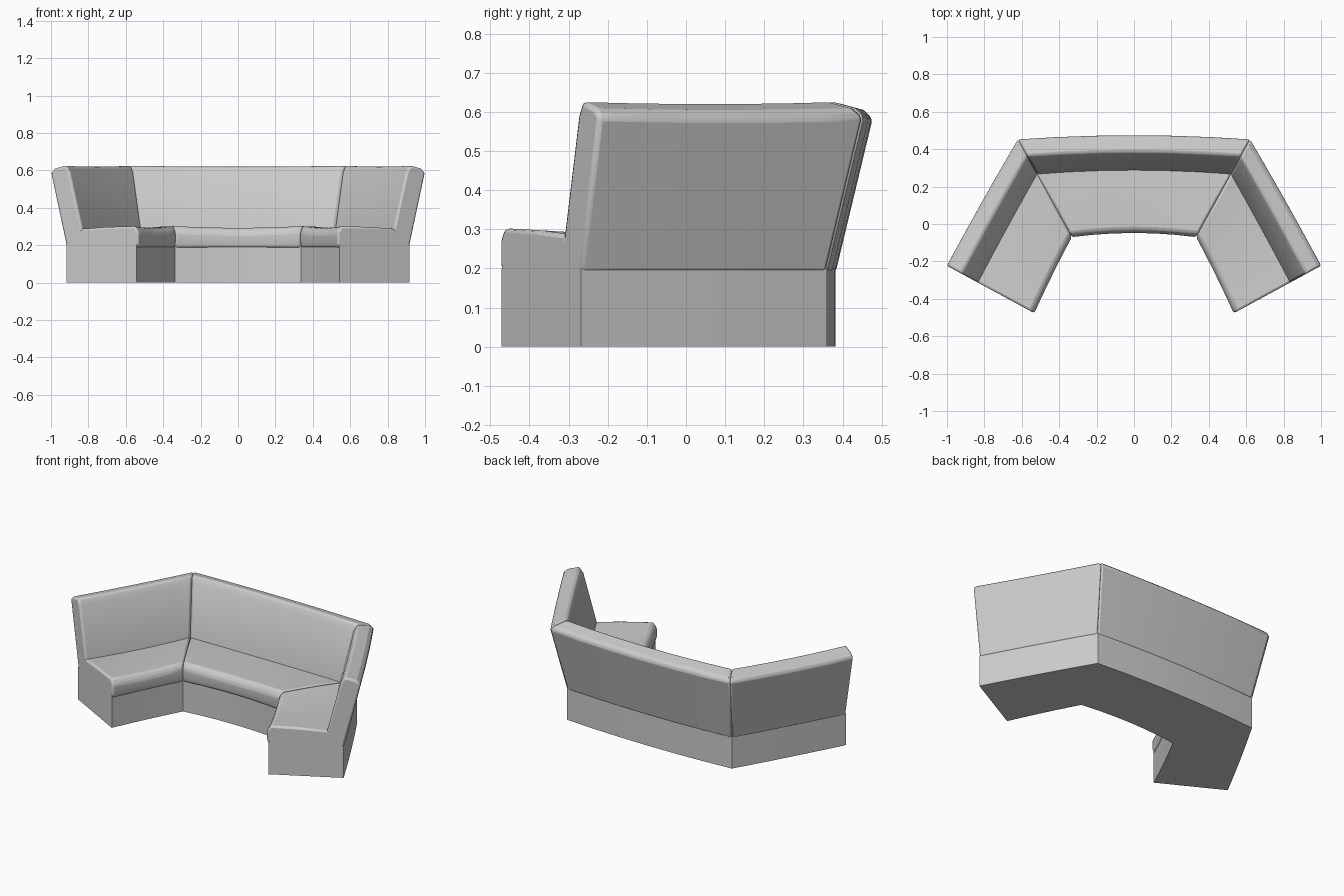
import bpy, bmesh
from mathutils import Vector

if "Cube" in bpy.data.objects:
    bpy.data.objects.remove(bpy.data.objects["Cube"])

DEPTH = 0.525  # nominal front-to-back depth of the cross-section

# plan lines (inner front point, outer top-back point) where segments start and end
END_IN, END_OUT = Vector((0.533, -0.477)), Vector((1.003, -0.222))
MITRE_IN, MITRE_OUT = Vector((0.332, -0.070)), Vector((0.622, 0.455))


def flip(v):
    return Vector((-v.x, v.y))


def stations(a_in, a_out, b_in, b_out, bow, n=6):
    """Plan lines from a to b, bowed towards the back; returns (inner, outer, bow factor)."""
    d = b_in - a_in
    normal = Vector((-d.y, d.x)).normalized()
    result = []
    for i in range(n + 1):
        t = i / n
        k = 4 * t * (1 - t)
        off = normal * bow * k
        result.append((a_in.lerp(b_in, t) + off, a_out.lerp(b_out, t) + off, k))
    return result


centre = stations(flip(MITRE_IN), flip(MITRE_OUT), MITRE_IN, MITRE_OUT, 0.022)
side = stations(MITRE_IN, MITRE_OUT, END_IN, END_OUT, 0.004)


def sweep(name, profile, path, sag=0.0, bevel=0.0, mirror=False):
    """Skin a closed (depth, height) profile along the plan lines."""
    bm = bmesh.new()
    rings = []
    for inner, outer, k in path:
        ring = []
        for u, z in profile:
            p = inner.lerp(outer, u / DEPTH)
            drop = sag * k if z > 0.25 else 0
            ring.append(bm.verts.new((p.x, p.y, z - drop)))
        rings.append(ring)
    n = len(profile)
    for r0, r1 in zip(rings, rings[1:]):
        for i in range(n):
            j = (i + 1) % n
            bm.faces.new((r0[i], r0[j], r1[j], r1[i]))
    bm.faces.new(rings[0])
    bm.faces.new(rings[-1])
    bmesh.ops.recalc_face_normals(bm, faces=bm.faces)
    mesh = bpy.data.meshes.new(name)
    bm.to_mesh(mesh)
    bm.free()
    obj = bpy.data.objects.new(name, mesh)
    bpy.context.collection.objects.link(obj)
    if bevel:
        mod = obj.modifiers.new("soft_edges", 'BEVEL')
        mod.width = bevel
        mod.segments = 2
        mod.limit_method = 'ANGLE'
        mod.angle_limit = 0.6
    if mirror:
        mod = obj.modifiers.new("other_side", 'MIRROR')
        mod.use_axis = (True, False, False)
        mod.use_clip = False
        mod.use_mirror_merge = False
    bpy.context.view_layer.objects.active = obj
    obj.select_set(True)
    bpy.ops.object.shade_smooth_by_angle(angle=0.35)
    obj.select_set(False)
    return obj


base_profile = [(0.01, 0), (0.01, 0.20), (0.43, 0.20), (0.43, 0)]
seat_profile = [(0.008, 0.185), (0.0, 0.215), (0.0, 0.272), (0.022, 0.303),
                (0.20, 0.298), (0.355, 0.287), (0.355, 0.185)]
back_profile = [(0.325, 0.188), (0.335, 0.28), (0.412, 0.592), (0.435, 0.628),
                (0.502, 0.610), (0.525, 0.588), (0.43, 0.188)]

# plinth: one continuous body around the bend
left = [(flip(i), flip(o), k) for i, o, k in reversed(side)]
sweep("plinth", base_profile, left[:-1] + centre + side[1:])

# upholstery: one centre segment and a mirrored pair of wings
for label, path, mirrored in (("centre", centre, False), ("wing", side, True)):
    sweep(label + "_seat", seat_profile, path, sag=0.01, bevel=0.012, mirror=mirrored)
    sweep(label + "_backrest", back_profile, path, sag=0.005, bevel=0.012, mirror=mirrored)
